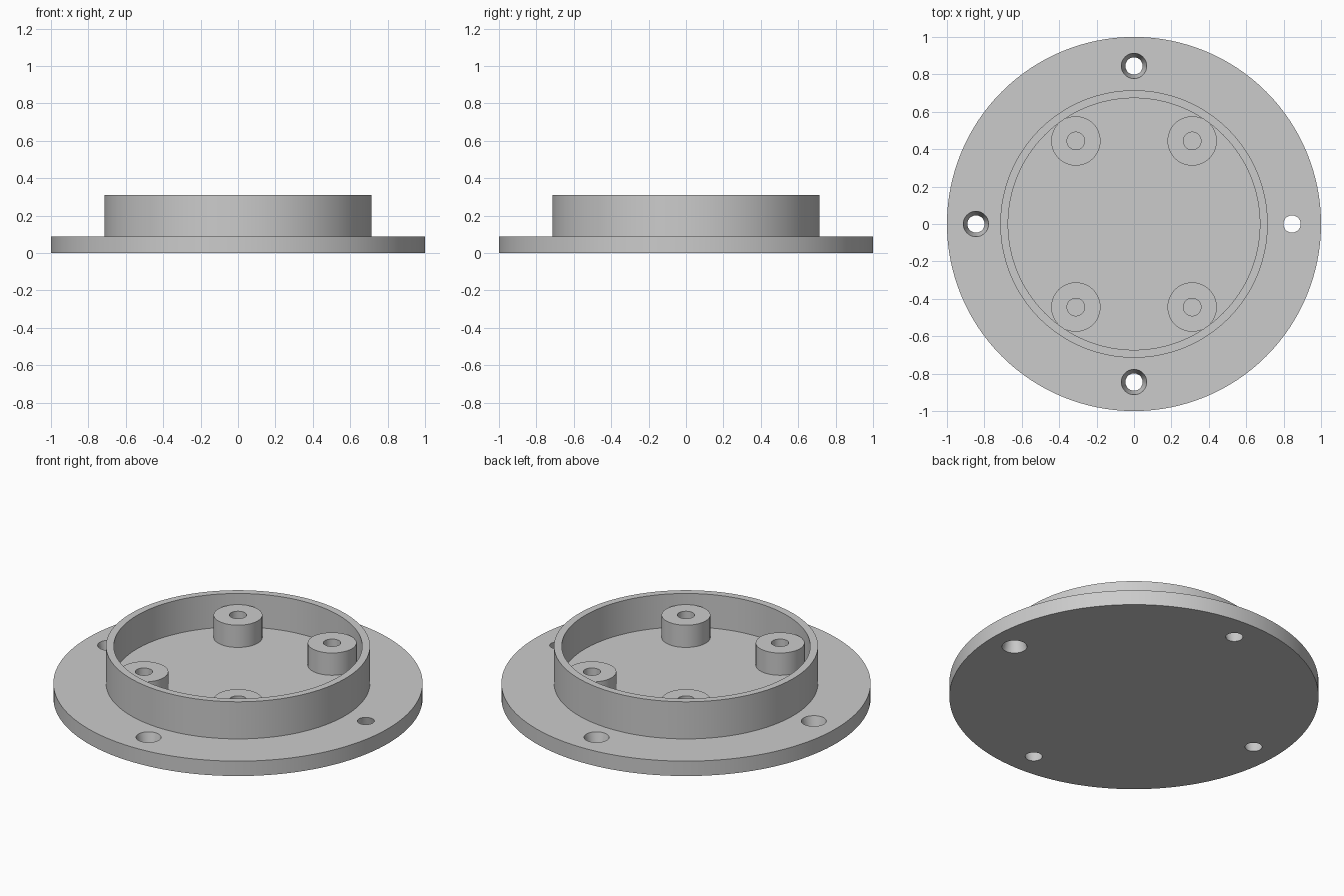
import bpy, bmesh
from math import pi, radians
from mathutils import Vector, Matrix

cube = bpy.data.objects.get("Cube")
if cube:
    bpy.data.objects.remove(cube, do_unlink=True)

grey = bpy.data.materials.new("plain grey")
grey.use_nodes = True
colour = (0.6, 0.6, 0.6, 1)
grey.diffuse_color = colour
grey.node_tree.nodes["Principled BSDF"].inputs["Base Color"].default_value = colour

FLANGE_TOP, FLOOR, BOSS_TOP, RIM_TOP = 0.089, 0.111, 0.244, 0.311


def lathe(name, profile, steps, location=(0, 0, 0), closed=False):
    """Spin a radius/height profile around the z axis."""
    bm = bmesh.new()
    verts = [bm.verts.new((r, 0, z)) for r, z in profile]
    pairs = list(zip(verts, verts[1:]))
    if closed:
        pairs.append((verts[-1], verts[0]))
    edges = [bm.edges.new(p) for p in pairs]
    bmesh.ops.spin(bm, geom=verts + edges, cent=(0, 0, 0), axis=(0, 0, 1),
                   angle=2 * pi, steps=steps)
    bmesh.ops.remove_doubles(bm, verts=bm.verts, dist=1e-5)
    bmesh.ops.recalc_face_normals(bm, faces=bm.faces)
    mesh = bpy.data.meshes.new(name)
    bm.to_mesh(mesh)
    bm.free()
    mesh.materials.append(grey)
    obj = bpy.data.objects.new(name, mesh)
    obj.location = location
    bpy.context.collection.objects.link(obj)
    return obj


def smooth(obj):
    bpy.ops.object.select_all(action="DESELECT")
    obj.select_set(True)
    bpy.context.view_layer.objects.active = obj
    bpy.ops.object.shade_smooth_by_angle(angle=radians(30))


# Round flange with a raised ring wall and a recessed floor
body = lathe("flanged_cover", [
    (0, 0), (1, 0), (1, FLANGE_TOP), (0.715, FLANGE_TOP), (0.715, RIM_TOP),
    (0.673, RIM_TOP), (0.673, FLOOR), (0, FLOOR)], 128)

# Tapered screw holes: three widen upwards, the +x one widens downwards
WIDE, NARROW, EXTRA = 0.068, 0.046, 0.02
flare = (WIDE - NARROW) / FLANGE_TOP * EXTRA
for i, (x, y) in enumerate([(1, 0), (0, 1), (-1, 0), (0, -1)]):
    low, high = NARROW - flare, WIDE + flare
    if i == 0:
        low, high = high, low
    cutter = lathe("hole_cutter", [
        (0, -EXTRA), (low, -EXTRA), (high, FLANGE_TOP + EXTRA),
        (0, FLANGE_TOP + EXTRA)], 48, (x * 0.845, y * 0.845, 0))
    cutter.hide_render = True
    cut = body.modifiers.new("screw_hole", "BOOLEAN")
    cut.operation, cut.solver, cut.object = "DIFFERENCE", "EXACT", cutter
    bpy.context.view_layer.objects.active = body
    bpy.ops.object.modifier_apply(modifier=cut.name)
    bpy.data.objects.remove(cutter, do_unlink=True)
smooth(body)

# Four hollow screw bosses standing on the floor
for side, sx in (("left", 1), ("right", -1)):
    for end, sy in (("back", 1), ("front", -1)):
        boss = lathe(f"boss_{end}_{side}", [
            (0.047, FLOOR - 0.01), (0.132, FLOOR - 0.01),
            (0.132, BOSS_TOP), (0.047, BOSS_TOP)], 48,
            (sx * 0.311, sy * 0.444, 0), closed=True)
        smooth(boss)
